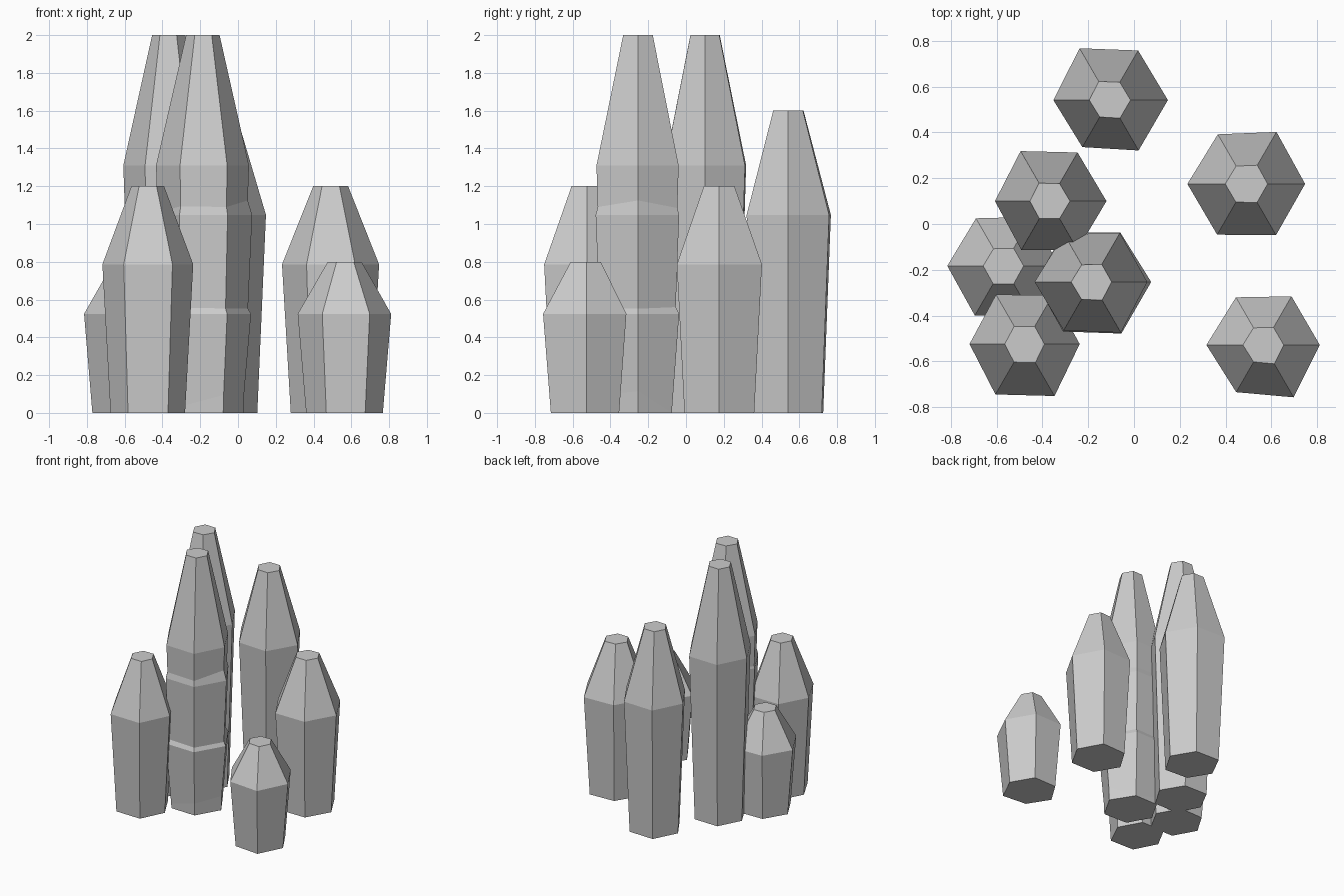
import bpy, bmesh
from math import cos, sin, pi

if "Cube" in bpy.data.objects:
    bpy.data.objects.remove(bpy.data.objects["Cube"])


def crystal(name, x, y, height, radii):
    """Six-sided crystal: narrow base, wide shoulder at 65% height, small flat tip."""
    bm = bmesh.new()
    rings = []
    for level, scale in ((0, 0.82), (0.655, 1.0), (1, 0.36)):
        rings.append([bm.verts.new((x + r * scale * cos(i * pi / 3),
                                    y + r * scale * sin(i * pi / 3),
                                    height * level))
                      for i, r in enumerate(radii)])
    for low, high in zip(rings, rings[1:]):
        for i in range(6):
            j = (i + 1) % 6
            bm.faces.new((low[i], low[j], high[j], high[i]))
    bm.faces.new(rings[0][::-1])
    bm.faces.new(rings[-1])
    mesh = bpy.data.meshes.new(name)
    bm.to_mesh(mesh)
    bm.free()
    bpy.context.collection.objects.link(bpy.data.objects.new(name, mesh))


# back and middle crystals
crystal("back_crystal", -0.107, 0.541, 1.6, (.255, .25, .261, .245, .237, .254))
crystal("tall_left_crystal", -0.369, 0.1, 2.0, (.249, .245, .252, .238, .246, .245))

# three crystals grown through one another on the same spot
crystal("tall_centre_crystal", -0.185, -0.253, 2.0, (.243, .247, .24, .249, .244, .255))
crystal("centre_inner_crystal", -0.185, -0.253, 1.6, (.26, .25, .248, .245, .25, .26))
crystal("centre_low_crystal", -0.185, -0.253, 0.8, (.254, .25, .245, .245, .248, .255))

# shorter outer crystals
crystal("low_left_crystal", -0.57, -0.183, 0.8, (.245, .247, .24, .245, .25, .25))
crystal("front_left_crystal", -0.478, -0.524, 1.2, (.241, .247, .249, .24, .254, .262))
crystal("right_crystal", 0.491, 0.175, 1.2, (.256, .262, .25, .258, .256, .258))
crystal("front_right_crystal", 0.565, -0.528, 0.8, (.246, .245, .24, .249, .238, .264))
